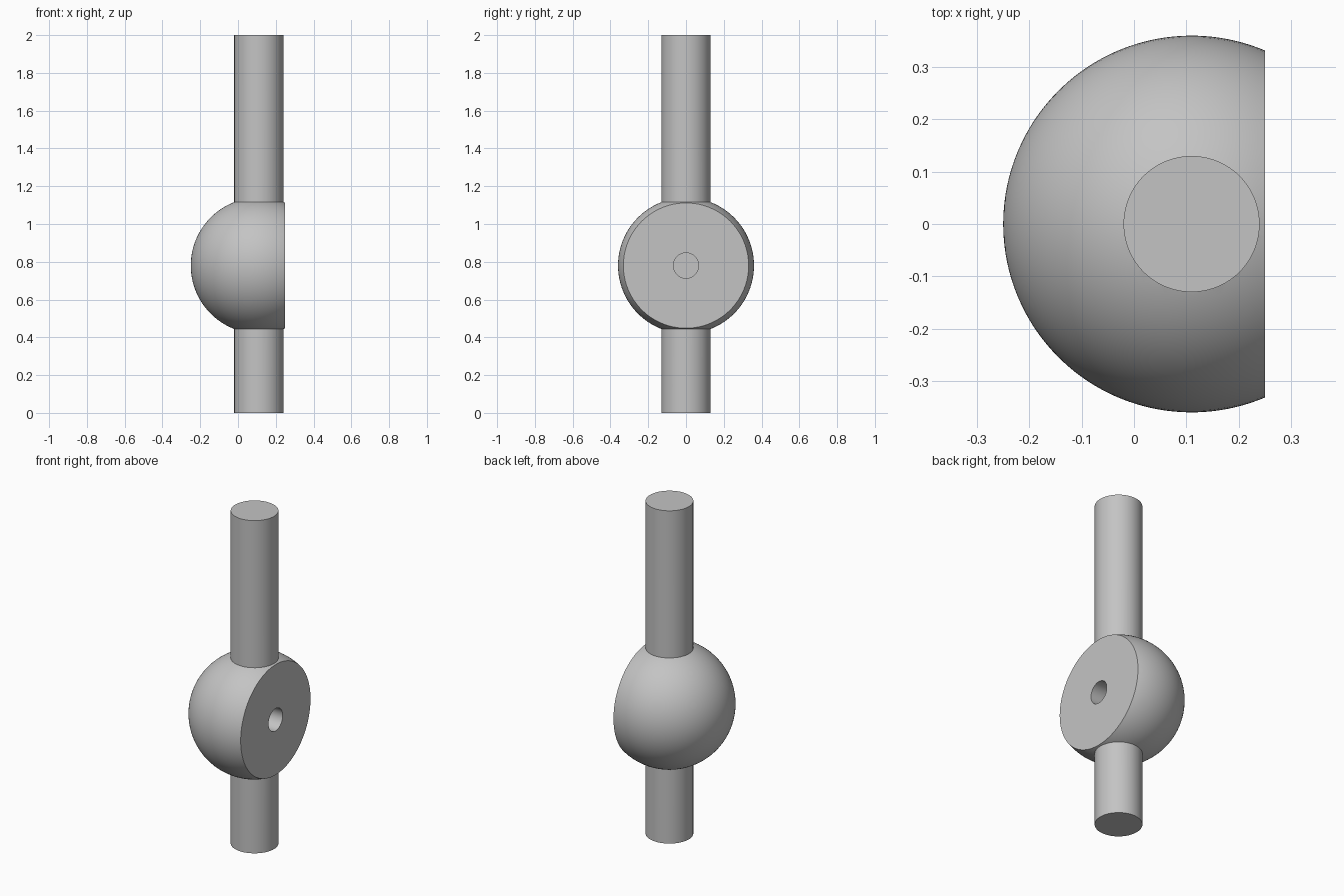
import bpy
import bmesh
from math import pi, sin, cos, asin, sqrt, radians
from mathutils import Matrix, Vector

cube = bpy.data.objects.get("Cube")
if cube:
    bpy.data.objects.remove(cube, do_unlink=True)

CENTRE = Vector((0.11, 0, 0.78))
BALL_R, ROD_R, HOLE_R = 0.36, 0.13, 0.067
CUT_X = 0.14          # flat face, measured from the ball centre
HOLE_DEPTH = 0.25
HEIGHT = 2.0
SEGMENTS = 96

grey = bpy.data.materials.new("light_grey")
grey.diffuse_color = (0.55, 0.55, 0.55, 1)
grey.use_nodes = True
grey.node_tree.nodes["Principled BSDF"].inputs["Base Color"].default_value = grey.diffuse_color


def make_object(name, bm):
    bmesh.ops.recalc_face_normals(bm, faces=bm.faces)
    mesh = bpy.data.meshes.new(name)
    bm.to_mesh(mesh)
    bm.free()
    mesh.materials.append(grey)
    obj = bpy.data.objects.new(name, mesh)
    bpy.context.collection.objects.link(obj)
    return obj


def make_rod(name, z0, z1):
    bm = bmesh.new()
    place = Matrix.Translation((CENTRE.x, 0, (z0 + z1) / 2))
    bmesh.ops.create_cone(bm, cap_ends=True, segments=SEGMENTS, radius1=ROD_R,
                          radius2=ROD_R, depth=z1 - z0, matrix=place)
    return make_object(name, bm)


# Truncated ball with a blind hole, revolved about the x axis
steps = 48
end = pi / 2 + asin(CUT_X / BALL_R)
profile = [(-BALL_R * cos(end * i / steps), BALL_R * sin(end * i / steps))
           for i in range(steps + 1)]
profile += [(CUT_X, HOLE_R), (CUT_X - HOLE_DEPTH, HOLE_R), (CUT_X - HOLE_DEPTH, 0)]
bm = bmesh.new()
verts = [bm.verts.new(CENTRE + Vector((x, 0, r))) for x, r in profile]
edges = [bm.edges.new(pair) for pair in zip(verts, verts[1:])]
bmesh.ops.spin(bm, geom=verts + edges, cent=CENTRE, axis=(1, 0, 0),
               angle=2 * pi, steps=SEGMENTS, use_duplicate=False)
bmesh.ops.remove_doubles(bm, verts=bm.verts, dist=0.0001)
ball = make_object("drilled_ball", bm)

# Upper and lower rods, fused into the ball
overlap = sqrt(BALL_R ** 2 - ROD_R ** 2) - 0.1
rods = [make_rod("upper_rod", CENTRE.z + overlap, HEIGHT),
        make_rod("lower_rod", 0, CENTRE.z - overlap)]
bpy.context.view_layer.objects.active = ball
for rod in rods:
    union = ball.modifiers.new("fuse_" + rod.name, 'BOOLEAN')
    union.operation = 'UNION'
    union.solver = 'EXACT'
    union.object = rod
    bpy.ops.object.modifier_apply(modifier=union.name)
    bpy.data.objects.remove(rod, do_unlink=True)
ball.name = "ball_on_rod"

# Smooth round surfaces, crisp rims
bpy.ops.object.select_all(action='DESELECT')
ball.select_set(True)
bpy.ops.object.shade_smooth_by_angle(angle=radians(20))
